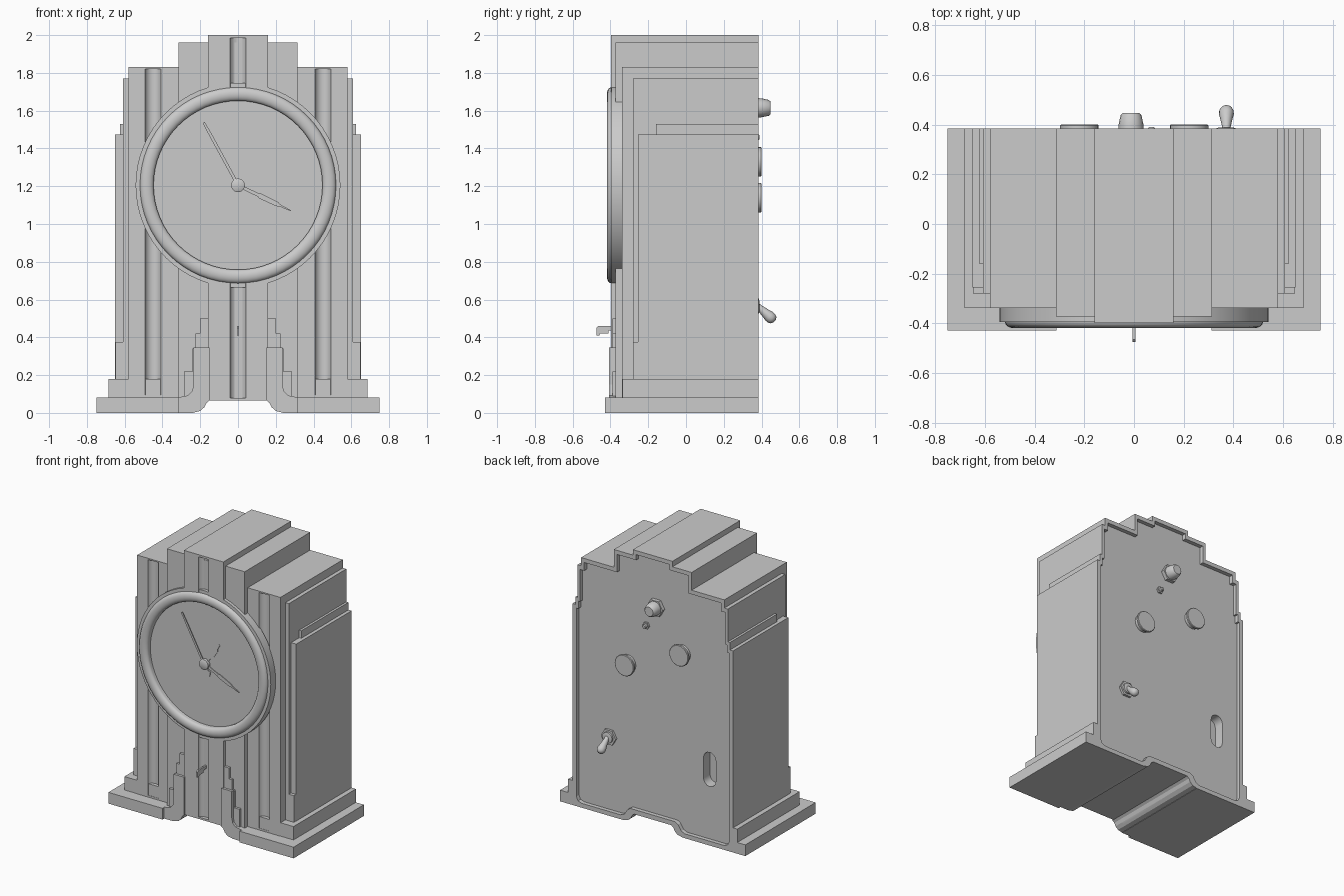
import bpy, bmesh, math
from mathutils import Vector

if "Cube" in bpy.data.objects:
    bpy.data.objects.remove(bpy.data.objects["Cube"])

BACK, PANEL = 0.385, 0.355
CX, CZ = 0.0, 1.205          # dial centre


def finish(name, bm, smooth=None):
    bmesh.ops.recalc_face_normals(bm, faces=bm.faces[:])
    me = bpy.data.meshes.new(name)
    bm.to_mesh(me)
    bm.free()
    ob = bpy.data.objects.new(name, me)
    bpy.context.collection.objects.link(ob)
    if smooth:
        shade(ob, smooth)
    return ob


def activate(ob):
    bpy.ops.object.select_all(action='DESELECT')
    ob.select_set(True)
    bpy.context.view_layer.objects.active = ob


def shade(ob, deg):
    activate(ob)
    bpy.ops.object.shade_smooth_by_angle(angle=math.radians(deg))


def extrude(name, pts, y0, y1):
    """Prism from an (x, z) outline running from y0 to y1."""
    bm = bmesh.new()
    a = [bm.verts.new((x, y0, z)) for x, z in pts]
    b = [bm.verts.new((x, y1, z)) for x, z in pts]
    bm.faces.new(a)
    bm.faces.new(b[::-1])
    n = len(pts)
    for i in range(n):
        j = (i + 1) % n
        bm.faces.new((a[i], b[i], b[j], a[j]))
    return finish(name, bm)


def rect(x0, x1, z0, z1):
    return [(x0, z0), (x1, z0), (x1, z1), (x0, z1)]


def mirror(half):
    return half + [(-x, z) for x, z in reversed(half)]


def lathe(name, prof, x, z, n=24, closed=False, smooth=35):
    """Turn (radius, y) points around a y-parallel axis through (x, z)."""
    bm = bmesh.new()
    rings = [[bm.verts.new((x + r * math.cos(2 * math.pi * i / n), y,
                            z + r * math.sin(2 * math.pi * i / n)))
              for i in range(n)] for r, y in prof]
    pairs = list(zip(rings, rings[1:]))
    if closed:
        pairs.append((rings[-1], rings[0]))
    else:
        bm.faces.new(rings[0])
        bm.faces.new(rings[-1])
    for a, b in pairs:
        for i in range(n):
            j = (i + 1) % n
            bm.faces.new((a[i], a[j], b[j], b[i]))
    return finish(name, bm, smooth)


def groove(x, y, z0, z1):
    bm = bmesh.new()
    bmesh.ops.create_cone(bm, cap_ends=True, segments=32, radius1=0.044,
                          radius2=0.044, depth=z1 - z0)
    bmesh.ops.translate(bm, verts=bm.verts, vec=(x, y, (z0 + z1) / 2))
    return finish("groove_cutter", bm)


def cut(ob, cutters):
    activate(ob)
    for c in cutters:
        m = ob.modifiers.new("cut", 'BOOLEAN')
        m.operation, m.solver, m.object = 'DIFFERENCE', 'EXACT', c
        bpy.ops.object.modifier_apply(modifier=m.name)


# cutters: arch under the base, back recess, battery slot, dial pocket, flutes
arch = extrude("arch_cutter", mirror([(.25, -.02), (.235, .002), (.2, .01), (.178, .03),
                                      (.167, .053), (.15, .066)]), -.6, .6)
recess = extrude("recess_cutter", mirror([
    (.18, .10), (.205, .085), (.23, .045), (.26, .032), (.575, .032), (.605, .042), (.618, .07),
    (.618, 1.45), (.602, 1.45), (.602, 1.505), (.588, 1.505), (.588, 1.74), (.555, 1.74),
    (.555, 1.80), (.29, 1.80), (.29, 1.93), (.135, 1.93), (.135, 1.97)]), PANEL, .6)
slot_pts = [(-.44 + .05 * math.cos(t), .54 + (.075 if k < 9 else -.075) + .05 * math.sin(t))
            for k, t in enumerate([math.pi * i / 8 for i in range(9)] +
                                  [math.pi + math.pi * i / 8 for i in range(9)])]
slot = extrude("slot_cutter", slot_pts, .28, .7)
pocket = lathe("pocket_cutter", [(.47, -.36), (.47, -.7)], CX, CZ, 48)
side_flutes = [groove(s * .45, -.352, .095, 1.82) for s in (-1, 1)]
mid_flute = groove(0, -.412, .08, 1.985)
common = [arch, recess, slot]

# stepped case: (name, half width, front y, bottom, top, extra cutters)
tiers = [
    ("centre_tier", .16, -.398, 0, 2.0, [pocket, mid_flute]),
    ("middle_tier", .315, -.372, 0, 1.96, []),
    ("outer_tier", .58, -.338, .02, 1.83, side_flutes),
    ("side_panel_high", .608, -.28, .1, 1.77, []),
    ("side_panel_mid", .625, -.16, .1, 1.53, []),
    ("side_panel_low", .65, -.255, .1, 1.475, []),
    ("side_panel_foot", .649, -.28, .1, .375, []),
    ("plinth_step", .685, -.336, .05, .18, []),
]
for name, hx, y, z0, z1, extra in tiers:
    ob = extrude(name, rect(-hx, hx, z0, z1), y, BACK)
    cut(ob, common + extra)
    if extra:
        shade(ob, 25)

# base blocks and stepped buttresses with flared feet, both sides
stepped = [(.15, 0), (.15, .5), (.2, .5), (.2, .42), (.225, .42), (.225, .34),
           (.24, .34), (.24, .22), (.285, .22), (.285, 0)]
flare = [(.15, 0), (.15, .345), (.235, .345), (.235, .15), (.243, .115), (.265, .092),
         (.318, .082), (.318, 0)]
for side, s in (("left", -1), ("right", 1)):
    base = extrude("base_block_" + side, rect(*sorted((s * .312, s * .75)), 0, .082), -.428, BACK)
    cut(base, common)
    for nm, pts, y in (("buttress_", stepped, -.39), ("flared_foot_", flare, -.408)):
        cut(extrude(nm + side, [(s * x, z) for x, z in pts], y, -.33), [arch])

# bezel ring, dial
dome = [(.483 + .036 * math.cos(t), -.395 - .024 * math.sin(t))
        for t in [math.pi * i / 10 for i in range(11)]]
lathe("bezel", [(.447, -.33), (.542, -.33), (.542, -.395)] + dome, CX, CZ, 64, closed=True)
lathe("dial", [(.46, -.35), (.46, -.375)], CX, CZ, 20)


# hands: outline given along the hand (distance, half width)
def hand(name, tip, outline, y):
    d = Vector((tip[0] - CX, tip[1] - CZ)).normalized()
    p = Vector((-d.y, d.x))
    c = Vector((CX, CZ))
    pts = [c + d * t + p * w for t, w in outline] + [c + d * t - p * w for t, w in reversed(outline)]
    extrude(name, [tuple(v) for v in pts], y, y + .005)


hand("minute_hand", (-.18, 1.535), [(-.03, .008), (.3, .008), (.378, .006)], -.392)
hand("hour_hand", (.28, 1.07), [(-.03, .009), (.12, .009), (.13, .014), (.23, .012),
                                (.245, .006), (.312, .002)], -.387)
hand("alarm_hand", (.115, 1.37), [(-.02, .006), (.07, .008), (.085, .02), (.15, .018),
                                  (.165, .008), (.205, .004)], -.382)
hand("hand_tail", (.035, 1.12), [(0, .006), (.05, .008), (.062, .022), (.09, .003)], -.382)
lathe("hand_hub", [(.037, -.37), (.037, -.398), (.03, -.402)], CX, CZ, 12)

# small door pull: hooked strip in the y-z plane
bm = bmesh.new()
hook = [(-.37, .44), (-.455, .42), (-.458, .41), (-.475, .41), (-.475, .45), (-.465, .46), (-.37, .46)]
hook[1:2] = [(-.41, .435), (-.41, .42), (-.455, .42)]
f = bm.faces.new([bm.verts.new((-.006, y, z)) for y, z in hook])
ext = bmesh.ops.extrude_face_region(bm, geom=[f])
bmesh.ops.translate(bm, vec=(.012, 0, 0),
                    verts=[v for v in ext['geom'] if isinstance(v, bmesh.types.BMVert)])
if not f.is_valid or len([e for e in bm.edges if e.is_boundary]):
    bmesh.ops.holes_fill(bm, edges=bm.edges[:])
finish("door_pull", bm)

# back controls
lathe("bell_knob_nut", [(.065, PANEL - .01), (.065, .382)], -.012, 1.615, 6)
lathe("bell_knob", [(.052, .37), (.05, .40), (.042, .438), (.034, .447)], -.012, 1.615, 16)
lathe("pin_nut", [(.026, PANEL - .01), (.026, .368)], .07, 1.46, 6)
lathe("pin", [(.015, .36), (.015, .385), (.01, .39)], .07, 1.46, 12)
for name, x, z in (("winder_left", -.22, 1.33), ("winder_right", .222, 1.14)):
    lathe(name, [(.065, PANEL - .01), (.065, .383), (.078, .385), (.078, .396), (.074, .4)], x, z, 20)

# toggle switch
lathe("toggle_nut", [(.06, PANEL - .01), (.06, .372)], .37, .565, 6)
lathe("toggle_collar", [(.04, .36), (.04, .385), (.03, .388)], .37, .565, 16)
bm = bmesh.new()
prof = [(0, .016), (.03, .017), (.07, .024), (.098, .03), (.115, .029), (.128, .022), (.135, .01)]
start, d = Vector((.372, .368, .575)), Vector((0, .105, -.092)).normalized()
u, v = Vector((1, 0, 0)), d.cross(Vector((1, 0, 0)))
rings = [[bm.verts.new(start + d * t + (u * math.cos(a) + v * math.sin(a)) * r)
          for a in [2 * math.pi * i / 16 for i in range(16)]] for t, r in prof]
for a, b in zip(rings, rings[1:]):
    for i in range(16):
        bm.faces.new((a[i], a[i - 1], b[i - 1], b[i]))
bm.faces.new(rings[0])
bm.faces.new(rings[-1])
finish("toggle_lever", bm, 40)

# remove the cutters
for c in common + [pocket, mid_flute] + side_flutes:
    bpy.data.objects.remove(c, do_unlink=True)
